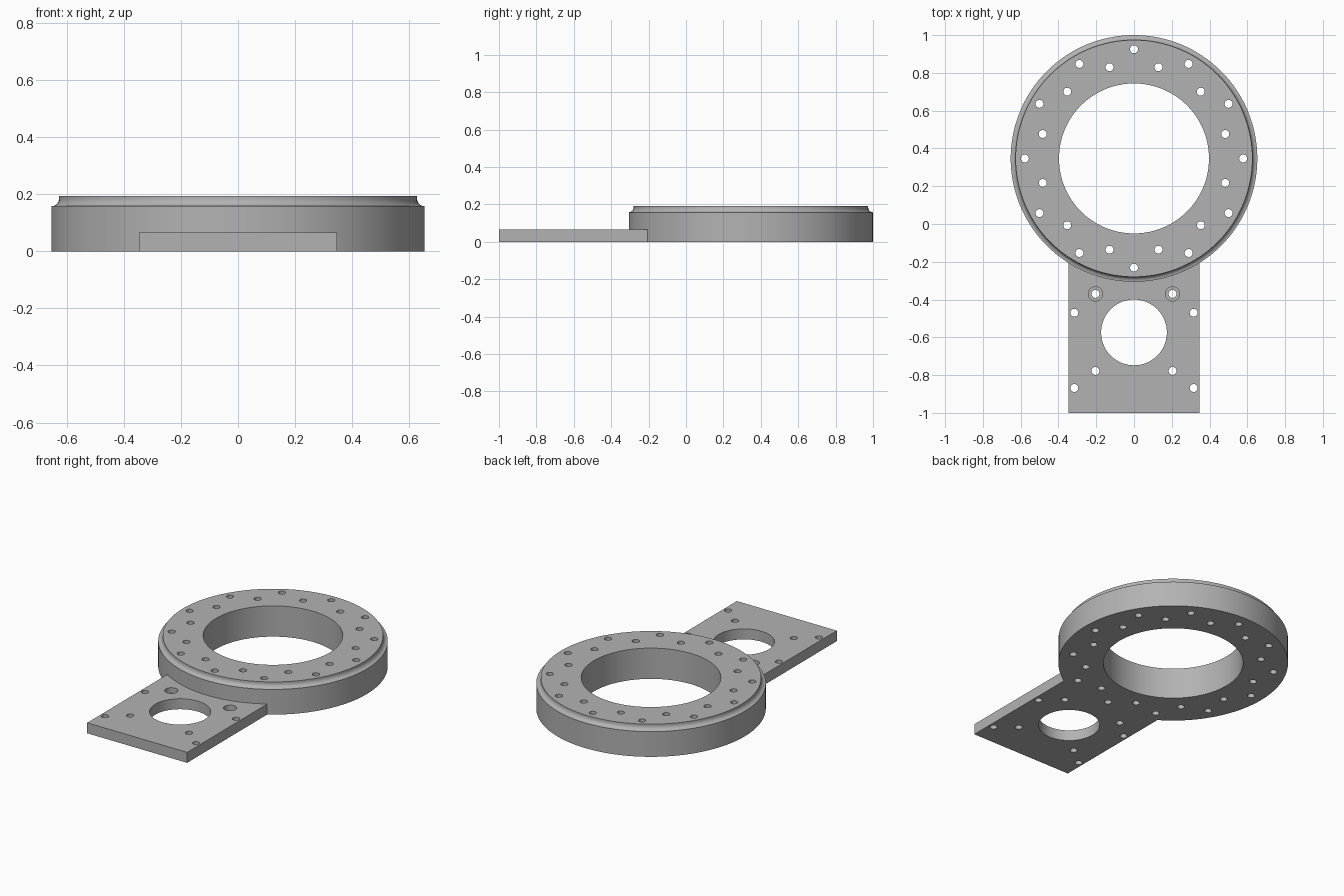
import bpy, bmesh
from math import sin, cos, pi, radians
from mathutils import Vector

cube = bpy.data.objects.get("Cube")
if cube:
    bpy.data.objects.remove(cube)

RING_Y = 0.347      # ring centre
MOUNT_Y = -0.574    # motor opening centre
HOLE = 0.021        # screw hole radius

grey = bpy.data.materials.new("machined grey")
grey.use_nodes = True
colour = (0.45, 0.45, 0.45, 1)
grey.diffuse_color = colour
grey.node_tree.nodes["Principled BSDF"].inputs["Base Color"].default_value = colour


def lathe(bm, profile, x, y, steps, closed=False):
    """Turn an (r, z) profile about the vertical axis through x, y."""
    verts = [bm.verts.new((x + r, y, z)) for r, z in profile]
    pairs = list(zip(verts, verts[1:])) + ([(verts[-1], verts[0])] if closed else [])
    edges = [bm.edges.new(p) for p in pairs]
    bmesh.ops.spin(bm, geom=verts + edges, cent=(x, y, 0), axis=(0, 0, 1),
                   angle=2 * pi, steps=steps, use_merge=True)


def drill(bm, x, y, r, steps=24, bore=None):
    """Through-hole cutter, optionally stepped with a (radius, floor) counterbore."""
    profile = [(0, -0.1), (r, -0.1)]
    if bore:
        profile += [(r, bore[1]), (bore[0], bore[1]), (bore[0], 0.12), (0, 0.12)]
    else:
        profile += [(r, 0.3), (0, 0.3)]
    lathe(bm, profile, x, y, steps)


def finish(bm, name):
    bmesh.ops.remove_doubles(bm, verts=bm.verts, dist=1e-5)
    bmesh.ops.recalc_face_normals(bm, faces=bm.faces)
    mesh = bpy.data.meshes.new(name)
    bm.to_mesh(mesh)
    bm.free()
    mesh.materials.append(grey)
    ob = bpy.data.objects.new(name, mesh)
    bpy.context.collection.objects.link(ob)
    return ob


# Ring with a concave fillet round its upper rim
cove = [(0.653 - 0.026 * sin(a), 0.184 - 0.026 * cos(a))
        for a in (radians(i * 15) for i in range(7))]
bm = bmesh.new()
lathe(bm, [(0.397, 0), (0.653, 0)] + cove + [(0.627, 0.193), (0.397, 0.193)],
      0, RING_Y, 128, closed=True)
bracket = finish(bm, "ring_bracket")

# Mounting plate running into the ring
bm = bmesh.new()
bmesh.ops.create_cube(bm, size=1)
bmesh.ops.scale(bm, vec=(0.694, 0.85, 0.066), verts=bm.verts)
bmesh.ops.translate(bm, vec=(0, -0.575, 0.033), verts=bm.verts)
plate = finish(bm, "mounting_plate")

# Two staggered circles of screw holes in the ring
bm = bmesh.new()
for i in range(24):
    a = radians(i * 15)
    r = 0.50 if i % 2 else 0.578
    drill(bm, r * cos(a), RING_Y + r * sin(a), HOLE)

# Motor opening, motor screws (rear pair counterbored), plate screws
drill(bm, 0, MOUNT_Y, 0.174, 72)
for side in (-1, 1):
    drill(bm, side * 0.204, MOUNT_Y + 0.204, HOLE, bore=(0.038, 0.033))
    drill(bm, side * 0.204, MOUNT_Y - 0.204, HOLE)
    for y in (-0.47, -0.868):
        drill(bm, side * 0.316, y, HOLE)
holes = finish(bm, "hole_cutters")

# Join the plate, then cut all the holes
for tool, op in ((plate, 'UNION'), (holes, 'DIFFERENCE')):
    mod = bracket.modifiers.new(tool.name, 'BOOLEAN')
    mod.operation = op
    mod.solver = 'EXACT'
    mod.object = tool
    bpy.context.view_layer.objects.active = bracket
    bpy.ops.object.modifier_apply(modifier=mod.name)
    bpy.data.objects.remove(tool)

# Smooth curved walls, crisp edges
bpy.ops.object.select_all(action='DESELECT')
bracket.select_set(True)
bpy.context.view_layer.objects.active = bracket
bpy.ops.object.shade_smooth_by_angle(angle=radians(30))
